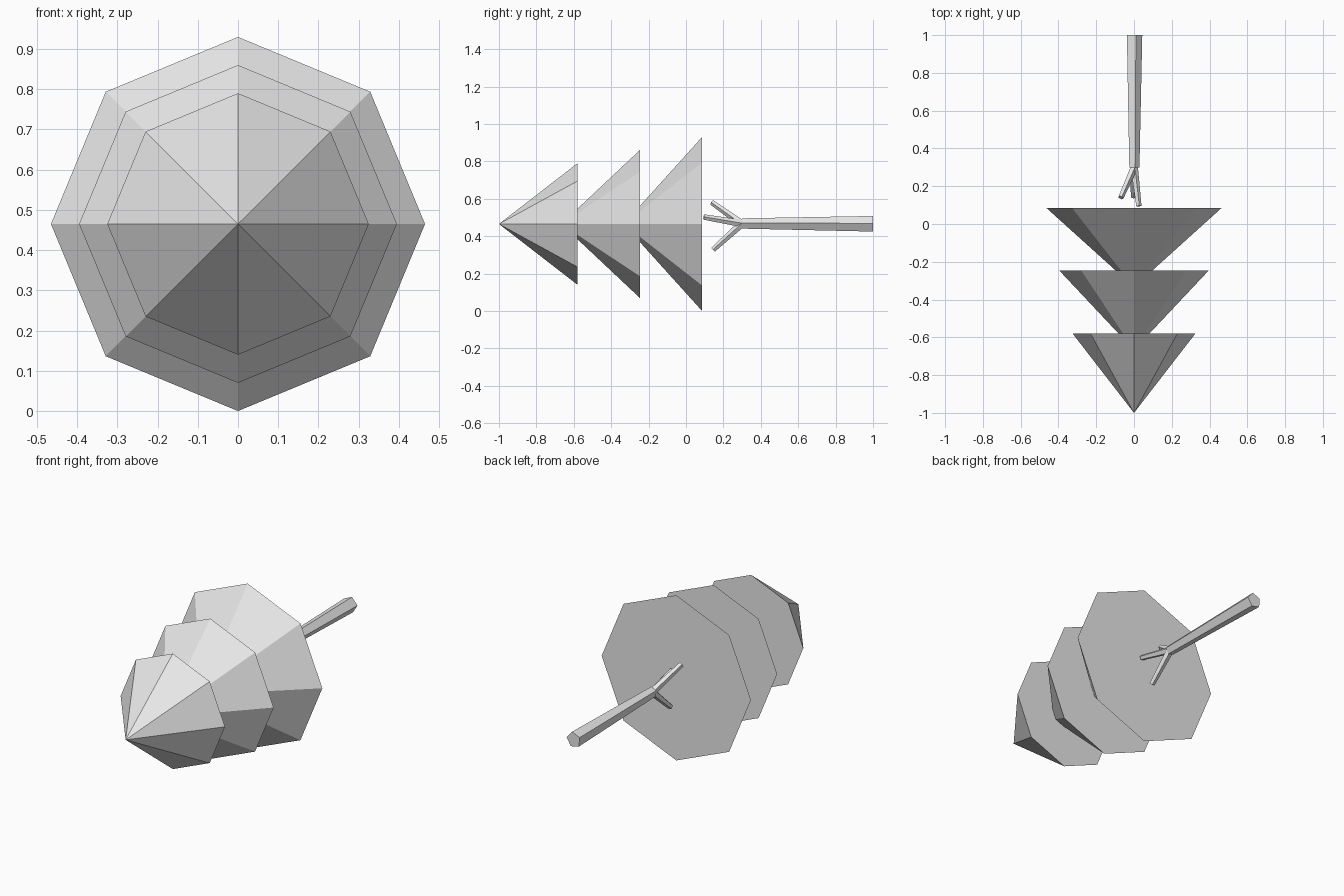
import bpy, bmesh, math
from mathutils import Vector

cube = bpy.data.objects.get("Cube")
if cube:
    bpy.data.objects.remove(cube, do_unlink=True)

grey = bpy.data.materials.new("plain grey")
grey.use_nodes = True
colour = (0.8, 0.8, 0.8, 1)
grey.diffuse_color = colour
grey.node_tree.nodes["Principled BSDF"].inputs["Base Color"].default_value = colour

AXIS_Z = 0.465


def tapered(name, start, end, r_start, r_end, sides, turn=0):
    """Closed, flat-shaded prism from start to end; zero radius gives a point."""
    start, end = Vector(start), Vector(end)
    axis = (end - start).normalized()
    side = axis.cross(Vector((0, 0, 1))).normalized()
    if side.x < 0:
        side = -side
    up = axis.cross(side)
    if up.z < 0:
        up = -up
    bm = bmesh.new()
    rings = []
    for centre, radius in ((start, r_start), (end, r_end)):
        ring = []
        for i in range(sides if radius else 1):
            a = math.radians(turn) + math.tau * i / sides
            ring.append(bm.verts.new(centre + radius * (side * math.cos(a) + up * math.sin(a))))
        rings.append(ring)
    for ring in rings:
        if len(ring) > 2:
            bm.faces.new(ring)
    first, last = rings
    for i in range(sides):
        j = (i + 1) % sides
        if len(first) == 1:
            bm.faces.new((first[0], last[i], last[j]))
        else:
            bm.faces.new((first[i], first[j], last[j], last[i]))
    bmesh.ops.recalc_face_normals(bm, faces=bm.faces)
    mesh = bpy.data.meshes.new(name)
    bm.to_mesh(mesh)
    bm.free()
    mesh.materials.append(grey)
    obj = bpy.data.objects.new(name, mesh)
    bpy.context.collection.objects.link(obj)
    return obj


# Three octagonal foliage tiers, each the same depth
for name, base_y, radius in (("foliage_tip", -0.58, 0.325),
                             ("foliage_middle", -0.247, 0.395),
                             ("foliage_base", 0.086, 0.465)):
    tapered(name, (0, base_y - 0.42, AXIS_Z), (0, base_y, AXIS_Z), 0, radius, 8)

# Five-sided trunk, thicker at its foot
fork = (0, 0.3, AXIS_Z + 0.002)
tapered("trunk", fork, (0, 1, AXIS_Z), 0.029, 0.044, 5, 77)

# Three branches spreading from the fork
for name, tip in (("upper_branch", (-0.07, 0.14, 0.58)),
                  ("side_branch", (0.025, 0.095, 0.502)),
                  ("lower_branch", (-0.004, 0.145, 0.327))):
    tapered(name, fork, tip, 0.021, 0.015, 5, 77)
